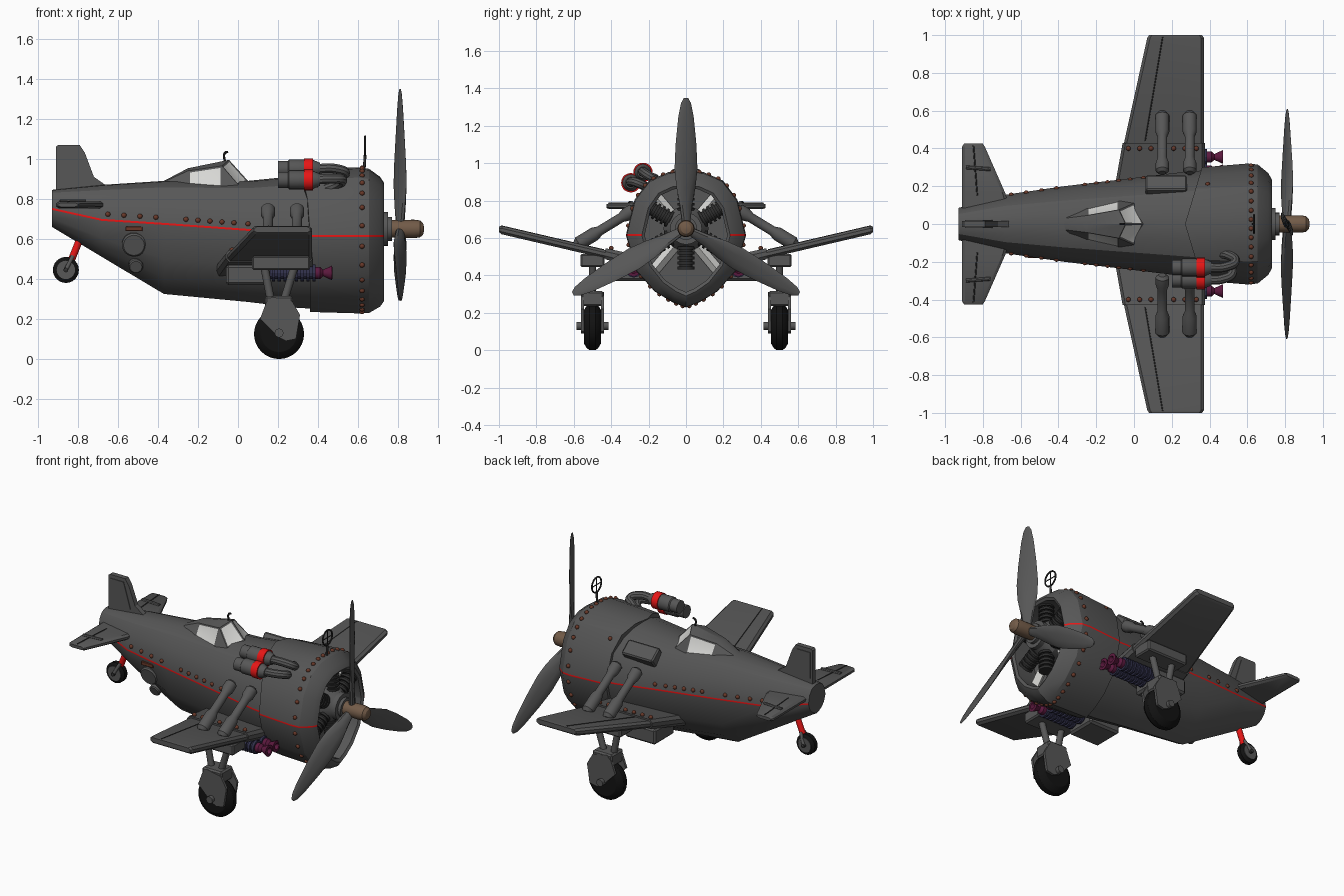
import bpy, bmesh, math
from mathutils import Vector

if "Cube" in bpy.data.objects:
    bpy.data.objects.remove(bpy.data.objects["Cube"])

def mat(name, r, g, b):
    m = bpy.data.materials.new(name)
    m.diffuse_color = (r, g, b, 1)
    m.use_nodes = True
    m.node_tree.nodes["Principled BSDF"].inputs["Base Color"].default_value = m.diffuse_color
    return m

GRAY = mat("hull_gray", .095, .095, .095)
RED = mat("red", .8, .008, .008)
BLACK = mat("tyre_black", .006, .006, .006)
DARK = mat("dark_metal", .025, .025, .025)
RUST = mat("rivet_rust", .14, .04, .022)
TAN = mat("hub_tan", .17, .105, .065)
GLASS = mat("window_light", .68, .68, .66)
NAVY = mat("radiator_navy", .03, .03, .07)
PLUM = mat("exhaust_plum", .11, .01, .05)

def finish(name, bm, *mats):
    bmesh.ops.recalc_face_normals(bm, faces=bm.faces)
    me = bpy.data.meshes.new(name)
    bm.to_mesh(me)
    bm.free()
    for m in mats:
        me.materials.append(m)
    ob = bpy.data.objects.new(name, me)
    bpy.context.collection.objects.link(ob)
    return ob

def loft_bm(rings, caps=(True, True), rule=None):
    bm = bmesh.new()
    vs = [[bm.verts.new(p) for p in r] for r in rings]
    n = len(vs[0])
    for i in range(len(vs) - 1):
        for j in range(n):
            k = (j + 1) % n
            f = bm.faces.new((vs[i][j], vs[i][k], vs[i + 1][k], vs[i + 1][j]))
            if rule:
                f.material_index = rule(i, j)
    if caps[0]:
        bm.faces.new(vs[0])
    if caps[1]:
        bm.faces.new(vs[-1])
    return bm

def loft(name, rings, *mats, **kw):
    return finish(name, loft_bm(rings, **kw), *mats)

def lathe(name, origin, axis, profile, m, seg=20):
    q = Vector((0, 0, 1)).rotation_difference(Vector(axis).normalized())
    ang = [2 * math.pi * k / seg for k in range(seg)]
    return loft(name, [[Vector(origin) + q @ Vector((r * math.cos(a), r * math.sin(a), d))
                        for a in ang] for d, r in profile], m)

def tube(name, a, b, r, m, r2=None, seg=14):
    d = Vector(b) - Vector(a)
    return lathe(name, a, d, [(0, r), (d.length, r2 or r)], m, seg)

def box(name, c, size, m, rx=0):
    bm = bmesh.new()
    bmesh.ops.create_cube(bm, size=1)
    bmesh.ops.scale(bm, vec=size, verts=bm.verts)
    bmesh.ops.bevel(bm, geom=bm.edges[:], offset=min(size) * .12, segments=1, affect='EDGES')
    ob = finish(name, bm, m)
    ob.location, ob.rotation_euler.x = c, rx
    return ob

def prism(name, poly, y0, y1, m):
    return loft(name, [[(x, y, z) for x, z in poly] for y in (y0, y1)], m)

def balls(name, pts, r, m):
    bm = bmesh.new()
    for p in pts:
        vs = bmesh.ops.create_icosphere(bm, subdivisions=2, radius=r)['verts']
        bmesh.ops.translate(bm, vec=p, verts=vs)
    return finish(name, bm, m)

def pipe(name, pts, r, m, cyclic=False):
    cu = bpy.data.curves.new(name, 'CURVE')
    cu.dimensions, cu.bevel_depth, cu.bevel_resolution = '3D', r, 3
    sp = cu.splines.new('BEZIER')
    sp.bezier_points.add(len(pts) - 1)
    for b, p in zip(sp.bezier_points, pts):
        b.co, b.handle_left_type, b.handle_right_type = p, 'AUTO', 'AUTO'
    sp.use_cyclic_u = cyclic
    cu.materials.append(m)
    ob = bpy.data.objects.new(name, cu)
    bpy.context.collection.objects.link(ob)

def fins(length, r, n):
    out = []
    for k in range(n):
        d = length * k / n
        out += [(d, r * .75), (d, r), (d + length * .55 / n, r), (d + length * .55 / n, r * .75)]
    return out

# Fuselage cross-section: x, top, stripe height, bottom, half width
def sec(x, zt, zs, zb, w):
    up = [(0, 1), (.3, .98), (.62, .85), (.86, .55)]
    lo = [(.83, .5), (.52, .78), (.22, .93), (0, 1)]
    h = [(a * w, zs + b * (zt - zs)) for a, b in up] + [(w, zs + .005), (w, zs - .005)]
    h += [(a * w, zs - b * (zs - zb)) for a, b in lo]
    return [(x, y, z) for y, z in h + [(-y, z) for y, z in h[-2:0:-1]]]

BODY = [(-.93, .845, .75, .66, .085), (-.68, .87, .695, .51, .155), (-.37, .89, .675, .325, .2),
        (.05, .89, .645, .285, .25), (.3, .915, .625, .255, .28), (.42, .925, .617, .25, .285)]
stripe = lambda last: (lambda i, j: int(j in (4, 13) and i < last))
loft("fuselage", [sec(*s) for s in BODY], GRAY, RED, rule=stripe(9))

# Engine cowl with pointed rear edge and hollow front
cowl = [sec(*s) for s in [(.36, .945, .615, .235, .3), (.6, .958, .615, .228, .32),
        (.655, .95, .615, .23, .315), (.71, .91, .615, .262, .27), (.73, .88, .615, .29, .235),
        (.72, .865, .615, .31, .22), (.58, .865, .615, .31, .22)]]
cowl[0] = [(x - (.09 * (1 - abs(y) / .3) if z > .62 else 0), y, z) for x, y, z in cowl[0]]
loft("cowl", cowl, GRAY, RED, rule=stripe(4))

# Rivets: cowl ring, body sides, wing roots
ring = [Vector(p) for p in sec(.62, .956, .615, .23, .319)]
rivets = [ring[k].lerp(ring[(k + 1) % 18], t) for k in range(18) if k not in (4, 13) for t in (.25, .75)]
for x in (-.65, -.57, -.49, -.41, -.26, -.2, -.14, -.08, -.02, .05):
    a, b = next((a, b) for a, b in zip(BODY, BODY[1:]) if a[0] <= x <= b[0])
    t = (x - a[0]) / (b[0] - a[0])
    w, zs = a[4] + t * (b[4] - a[4]), a[2] + t * (b[2] - a[2])
    rivets += [(x, s * w * .965, zs + .03) for s in (1, -1)]
rivets += [(x, s * .4, .545) for s in (1, -1) for x in (-.03, .03, .09, .15, .21, .27, .33)]
rivets += [(.39, s * .21, .865) for s in (1, -1)]
balls("rivets", rivets, .013, RUST)

# Canopy with inset windows
def arch(x, b, zb, t, zt, xr, zr):
    return [(x, -b, zb), (x, -t, zt), (xr, 0, zr), (x, t, zt), (x, b, zb)]
rings = [arch(-.37, .05, .87, .03, .885, -.37, .89), arch(-.25, .09, .865, .045, .94, -.25, .953),
         arch(-.08, .125, .86, .075, .965, -.045, .995)]
rings.append([(0, -.115, .86), (0, -.11, .872), (.05, 0, .89), (0, .11, .872), (0, .115, .86)])
bm = loft_bm(rings, rule=lambda i, j: int((i, j) in ((1, 0), (1, 3), (2, 1), (2, 2))))
bmesh.ops.recalc_face_normals(bm, faces=bm.faces)
panes = [f for f in bm.faces if f.material_index]
for f in bmesh.ops.inset_individual(bm, faces=panes, thickness=.013, depth=-.003)['faces']:
    f.material_index = 0
finish("canopy", bm, GRAY, GLASS)
pipe("rear_sight", [(-.065, 0, .98), (-.065, 0, 1.03), (-.05, 0, 1.035)], .006, DARK)

# Ring sight on the cowl
tube("sight_post", (.63, 0, .94), (.635, 0, 1.02), .007, DARK)
c = (.635, 0, 1.065)
pipe("sight_ring", [(c[0], .047 * math.cos(k * math.pi / 4), c[2] + .047 * math.sin(k * math.pi / 4))
                    for k in range(8)], .005, DARK, True)
tube("sight_bar_v", (.635, 0, 1.02), (.635, 0, 1.11), .003, DARK)
tube("sight_bar_h", (.635, -.045, 1.065), (.635, .045, 1.065), .003, DARK)

# Radial engine
lathe("crankcase", (.56, 0, .65), (1, 0, 0), [(0, .12), (.1, .12), (.16, .08), (.18, .08)], GRAY, 24)
for k in range(6):
    a = math.radians(30 + 60 * k)
    d = Vector((0, math.cos(a), math.sin(a)))
    lathe("engine_cylinder", Vector((.665, 0, .65)) + d * .07, d, fins(.16, .046, 6), DARK, 16)
for a in (50, 130, 230, 310):
    a = math.radians(a)
    d = Vector((0, math.cos(a), math.sin(a)))
    o = Vector((.61, 0, .63))
    tube("engine_brace", o + d * .1, o + d * .26, .03, GLASS, seg=4)

# Propeller
lathe("propeller_plate", (.72, 0, .65), (1, 0, 0), [(0, .085), (.03, .085), (.03, .06), (.05, .06)], GRAY, 24)
lathe("propeller_hub", (.76, 0, .65), (1, 0, 0),
      [(0, .035), (.01, .044), (.12, .046), (.15, .042), (.165, .028), (.17, .008)], TAN, 20)
for k in range(3):
    t = math.radians(90 + 120 * k)
    rad, tan = Vector((0, math.cos(t), math.sin(t))), Vector((0, -math.sin(t), math.cos(t)))
    blade = []
    for r, w, h, tw in [(.03, .025, .02, 40), (.12, .04, .018, 38), (.22, .06, .014, 32), (.32, .068, .011, 26),
                        (.45, .06, .009, 22), (.6, .043, .007, 18), (.67, .028, .005, 16), (.698, .012, .003, 15)]:
        cs, sn = math.cos(math.radians(tw)), math.sin(math.radians(tw))
        ax, nx = tan * cs + Vector((sn, 0, 0)), Vector((cs, 0, 0)) - tan * sn
        blade.append([Vector((.81, 0, .65)) + rad * r + ax * w * math.cos(q * math.pi / 5)
                      + nx * h * math.sin(q * math.pi / 5) for q in range(10)])
    loft("propeller_blade", blade, GRAY)

# Flat surfaces: y, trailing x, leading x, centre z, thickness
def slab(name, rows):
    def foil(y, x0, x1, z, t):
        e, h = .015, t / 2
        return [(x0, y, z - h * .4), (x0 + e, y, z - h), (x1 - e, y, z - h), (x1, y, z - h * .4),
                (x1, y, z + h * .4), (x1 - e, y, z + h), (x0 + e, y, z + h), (x0, y, z + h * .4)]
    return loft(name, [foil(*r) for r in rows], GRAY)

for s in (1, -1):
    # Wings with aileron seam
    slab("wing_root", [(s * .15, -.11, .375, .45, .07), (s * .43, -.06, .375, .515, .06)])
    slab("wing", [(s * .42, -.055, .37, .51, .045), (s * .985, .07, .37, .642, .045), (s, .08, .36, .646, .03)])
    tube("aileron_seam", (.06, s * .44, .536), (.152, s * .99, .664), .004, DARK, seg=6)
    box("wing_root_box", (.05, s * .3, .42), (.22, .2, .1), GRAY)
    # Wing braces
    for x in (.15, .295):
        top, low = Vector((x, s * .27, .755)), Vector((x, s * .59, .56))
        d = low - top
        n = d.length
        lathe("wing_brace", top, d, [(0, .02), (.015, .036), (.06, .036), (.09, .026), (n - .15, .026),
              (n - .12, .037), (n - .02, .037), (n, .022)], GRAY, 16)
    # Radiators and exhaust cones
    for y in (.28, .355):
        lathe("radiator", (.14, s * y, .43), (1, 0, 0), fins(.26, .042, 9), NAVY, 12)
        lathe("exhaust_cone", (.38, s * y, .43), (1, 0, 0),
              [(0, .03), (.03, .03), (.045, .016), (.09, .037), (.092, .02), (.06, .012)], PLUM, 14)
    # Main landing gear
    Y = s * .5
    box("gear_mount", (.215, Y, .48), (.29, .13, .07), GRAY)
    for xa, xb in ((.17, .13), (.22, .285)):
        tube("gear_strut", (xa, Y, .26), (xb, Y, .47), .02, GRAY)
    box("fork_top", (.205, Y, .275), (.14, .12, .08), GRAY)
    for o in (-.054, .054):
        prism("fork_plate", [(.11, .2), (.14, .28), (.17, .31), (.27, .29), (.31, .22), (.29, .1), (.24, .09),
                             (.2, .11)], Y + o - .008, Y + o + .008, GRAY)
    lathe("wheel", (.205, Y - .045, .125), (0, 1, 0), [(0, .06), (0, .09), (.015, .115), (.03, .125), (.06, .125),
          (.075, .115), (.09, .09), (.09, .06)], BLACK, 32)
    tube("axle", (.205, Y - .085, .13), (.205, Y + .085, .13), .022, GRAY)
    # Tailplane
    slab("tailplane", [(s * .05, -.91, -.65, .77, .035), (s * .16, -.91, -.68, .77, .035),
                       (s * .41, -.91, -.79, .77, .032), (s * .425, -.9, -.8, .77, .02)])
    tube("tail_seam", (-.83, s * .15, .787), (-.85, s * .415, .786), .004, DARK, seg=6)
    tube("tail_hinge", (-.89, s * .3, .788), (-.76, s * .29, .788), .01, GRAY, seg=8)

# Tail fin and rudder panel
prism("tail_fin", [(-.91, .8), (-.91, 1.06), (-.9, 1.068), (-.79, 1.068), (-.765, 1.03), (-.72, .91),
                   (-.66, .868), (-.66, .82)], -.016, .016, GRAY)
prism("rudder_panel", [(-.895, .88), (-.895, 1.045), (-.8, 1.045), (-.75, .88)], -.02, .02, GRAY)

# Tail wheel
lathe("tail_tyre", (-.86, -.026, .445), (0, 1, 0), [(0, .045), (.012, .065), (.04, .065), (.052, .045)], BLACK, 24)
tube("tail_wheel_disc", (-.86, -.029, .445), (-.86, .029, .445), .046, GRAY, seg=24)
tube("tail_axle", (-.86, -.045, .445), (-.86, .045, .445), .012, DARK)
for o in (-.036, .036):
    tube("tail_fork", (-.86, o, .445), (-.825, o * .4, .515), .01, GRAY)
tube("tail_strut", (-.832, 0, .495), (-.79, 0, .6), .018, RED)

# Supercharger cans with red straps and bent pipes (one side only)
for y, z in ((-.295, .895), (-.23, .95)):
    lathe("boost_can", (.2, y, z), (1, 0, 0), [(0, .03), (0, .04), (.05, .04), (.055, .047), (.17, .047), (.21, .03)], GRAY)
    lathe("boost_strap", (.33, y, z), (1, 0, 0), [(0, .045), (0, .052), (.045, .052), (.045, .045)], RED)
pipe("boost_pipe_low", [(.38, -.295, .895), (.47, -.29, .9), (.52, -.26, .895), (.5, -.22, .875), (.44, -.2, .85)], .025, GRAY)
pipe("boost_pipe_high", [(.38, -.23, .95), (.49, -.225, .95), (.535, -.195, .93), (.5, -.165, .915), (.45, -.16, .88)], .025, GRAY)

# Side intake, hatches and side plate
box("side_intake", (.17, .2, .825), (.22, .1, .07), GRAY, math.radians(-38))
lathe("large_hatch", (-.52, -.1, .585), (0, -1, -.25), [(0, .06), (.062, .06), (.07, .052)], GRAY, 24)
lathe("small_hatch", (-.51, -.06, .485), (0, -1, -.4), [(0, .036), (.062, .036), (.068, .03)], GRAY, 20)
box("side_plate", (-.52, -.172, .65), (.085, .016, .022), RUST)

# Smooth round parts, keep creases
bpy.ops.object.select_all(action='SELECT')
bpy.context.view_layer.objects.active = bpy.data.objects["fuselage"]
bpy.ops.object.convert(target='MESH')
bpy.ops.object.shade_smooth_by_angle(angle=math.radians(27))
